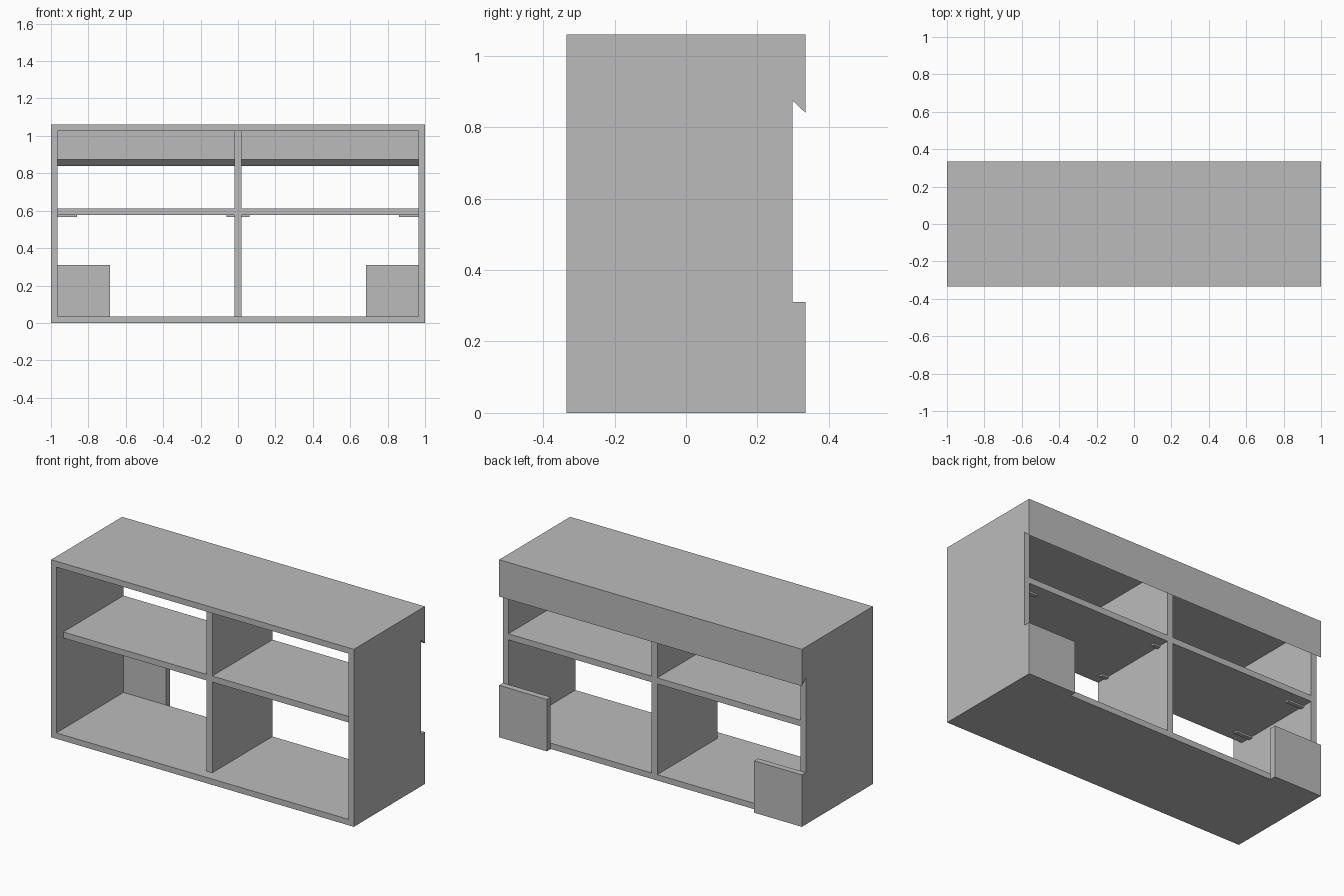
import bpy
import bmesh

cube = bpy.data.objects.get("Cube")
if cube:
    bpy.data.objects.remove(cube, do_unlink=True)

grey = bpy.data.materials.new("plain grey")
grey.use_nodes = True
color = (0.5, 0.5, 0.5, 1)
grey.diffuse_color = color
grey.node_tree.nodes["Principled BSDF"].inputs["Base Color"].default_value = color

FRONT, BACK = -0.335, 0.335
REAR = 0.298        # rear of the carcass, where the back boards start
RECESS = -0.27      # front of the divider and shelves
HEIGHT = 1.06
T = 0.035           # board thickness
HALF = 0.019        # half thickness of the divider


def prism(name, x0, x1, profile):
    """Extrude a y-z outline from x0 to x1."""
    bm = bmesh.new()
    face = bm.faces.new([bm.verts.new((x0, y, z)) for y, z in profile])
    out = bmesh.ops.extrude_face_region(bm, geom=[face])
    verts = [v for v in out["geom"] if isinstance(v, bmesh.types.BMVert)]
    bmesh.ops.translate(bm, verts=verts, vec=(x1 - x0, 0, 0))
    bmesh.ops.recalc_face_normals(bm, faces=bm.faces)
    mesh = bpy.data.meshes.new(name)
    bm.to_mesh(mesh)
    bm.free()
    mesh.materials.append(grey)
    obj = bpy.data.objects.new(name, mesh)
    bpy.context.collection.objects.link(obj)
    return obj


def board(name, x0, x1, y0, y1, z0, z1):
    return prism(name, x0, x1, [(y0, z0), (y1, z0), (y1, z1), (y0, z1)])


# Carcass
board("bottom_panel", T - 1, 1 - T, FRONT, REAR, 0, T)
board("top_panel", T - 1, 1 - T, FRONT, REAR, HEIGHT - T, HEIGHT)
board("divider", -HALF, HALF, RECESS, REAR, T, HEIGHT - T)

# Hanging rail with a bevelled lower edge
prism("back_rail", -1, 1,
      [(REAR, 0.875), (BACK, 0.84), (BACK, HEIGHT), (REAR, HEIGHT)])

# Parts repeated on both sides
for side, s in (("left", 1), ("right", -1)):
    board(side + "_side_panel", s * (1 - T), s, FRONT, REAR, 0, HEIGHT)
    board(side + "_back_block", s * 0.685, s, REAR, BACK, 0, 0.31)
    board(side + "_shelf", s * HALF, s * (1 - T), RECESS, REAR, 0.577, 0.613)
    # Flat supports under the shelf
    for place, y in (("front", -0.197), ("back", 0.225)):
        for end, x0, x1 in (("inner", HALF, 0.062), ("outer", 0.86, 1 - T)):
            board(f"{side}_{place}_{end}_shelf_support", s * x0, s * x1,
                  y - 0.012, y + 0.012, 0.567, 0.577)
